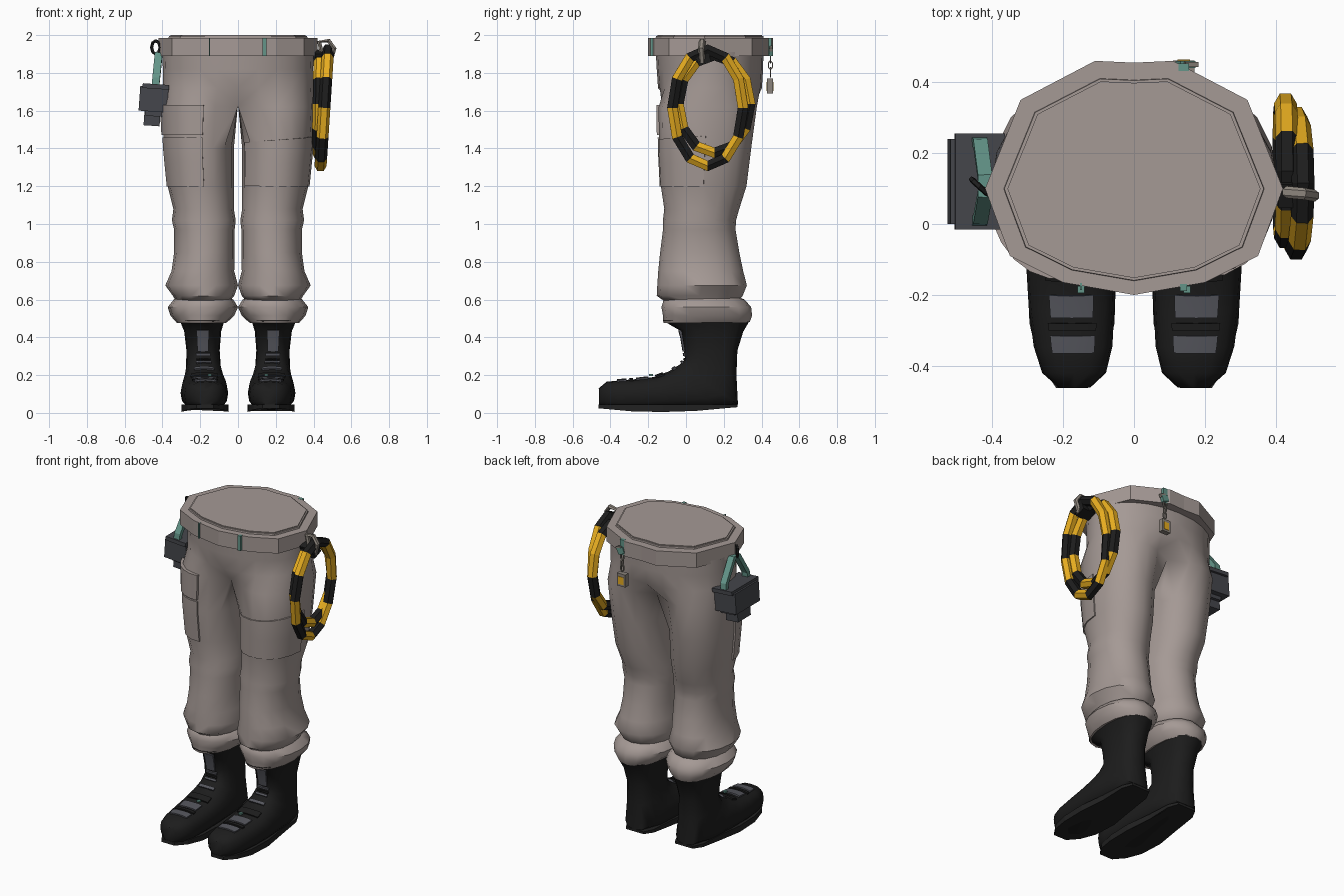
import bpy, bmesh, math
from mathutils import Vector, Matrix

if "Cube" in bpy.data.objects:
    bpy.data.objects.remove(bpy.data.objects["Cube"])


def mat(name, r, g, b):
    m = bpy.data.materials.new(name)
    m.diffuse_color = (r, g, b, 1)
    m.use_nodes = True
    m.node_tree.nodes["Principled BSDF"].inputs["Base Color"].default_value = m.diffuse_color
    return m


CLOTH = mat("warm grey cloth", 0.375, 0.32, 0.30)
BLACK = mat("black leather", 0.012, 0.012, 0.012)
SOLE = mat("dark rubber", 0.016, 0.016, 0.016)
LACE = mat("grey lace", 0.09, 0.092, 0.108)
BOX = mat("dark grey plastic", 0.06, 0.062, 0.072)
TEAL = mat("teal webbing", 0.125, 0.30, 0.25)
YELLOW = mat("yellow rope", 0.82, 0.43, 0.015)
METAL = mat("dull metal", 0.26, 0.23, 0.20)


def make(name, verts, faces, mats, idx=None, smooth=None, mirror=False):
    me = bpy.data.meshes.new(name)
    me.from_pydata([tuple(v) for v in verts], [], faces)
    for m in mats:
        me.materials.append(m)
    if idx:
        for p, i in zip(me.polygons, idx):
            p.material_index = i
    bm = bmesh.new()
    bm.from_mesh(me)
    bmesh.ops.recalc_face_normals(bm, faces=bm.faces)
    bm.to_mesh(me)
    bm.free()
    ob = bpy.data.objects.new(name, me)
    bpy.context.collection.objects.link(ob)
    if smooth:
        bpy.ops.object.select_all(action='DESELECT')
        ob.select_set(True)
        bpy.context.view_layer.objects.active = ob
        bpy.ops.object.shade_smooth_by_angle(angle=math.radians(smooth))
    if mirror:
        ob.modifiers.new("Mirror", 'MIRROR')
    return ob


def power(v, e):
    return math.copysign(abs(v) ** e, v)


def point(ring, deg, e):
    # ring: centre x, half width, front y, front z, back y, back z; 0 deg = front, 90 = outer
    cx, w, fy, fz, by, bz = ring
    c, s = power(math.cos(math.radians(deg)), e), power(math.sin(math.radians(deg)), e)
    return Vector((cx + w * s, (fy + by) / 2 + c * (fy - by) / 2, (fz + bz) / 2 + c * (fz - bz) / 2))


def bridge(rows, closed=True):
    n = len(rows[0])
    return [(a[k], a[(k + 1) % n], b[(k + 1) % n], b[k])
            for a, b in zip(rows, rows[1:]) for k in range(n if closed else n - 1)]


def loft(name, rings, e, m, n=16, smooth=45):
    verts = [point(r, 360 * k / n, e) for r in rings for k in range(n)]
    rows = [list(range(i * n, i * n + n)) for i in range(len(rings))]
    return make(name, verts, bridge(rows) + [rows[0], rows[-1]], [m], smooth=smooth, mirror=True)


def patch(name, rings, e, u0, u1, a0, a1, thick, m, nu=4, na=6, side=1, mirror=False, slant=0):
    # thin panel that follows a lofted surface between ring positions u0 and u1
    verts = []
    for i in range(nu + 1):
        for k in range(na + 1):
            top = u0 + slant * (0.5 - k / na)
            u = top + (u1 - top) * i / nu
            j = min(int(u), len(rings) - 2)
            r = [p + (q - p) * (u - j) for p, q in zip(rings[j], rings[j + 1])]
            v = point(r, a0 + (a1 - a0) * k / na, e)
            verts.append((v.x * side, v.y, v.z))
    rows = [list(range(i * (na + 1), (i + 1) * (na + 1))) for i in range(nu + 1)]
    ob = make(name, verts, bridge(rows, False), [m], smooth=60, mirror=mirror)
    s = ob.modifiers.new("Solidify", 'SOLIDIFY')
    s.thickness, s.offset = thick * 2, 0
    ob.modifiers.new("Crisp rim", 'EDGE_SPLIT').split_angle = math.radians(50)
    return ob


def prism(name, poly, z0, z1, m, scale=1.0, mirror=False):
    n = len(poly)
    verts = [(x, y, z0) for x, y in poly]
    verts += [(x * scale, 0.13 + (y - 0.13) * scale, z1) for x, y in poly]
    rows = [list(range(n)), list(range(n, 2 * n))]
    return make(name, verts, bridge(rows) + rows, [m], mirror=mirror)


def box(name, centre, size, m, rot_y=0, rot_x=0, mirror=False):
    R = Matrix.Rotation(math.radians(rot_y), 3, 'Y') @ Matrix.Rotation(math.radians(rot_x), 3, 'X')
    v = [Vector(centre) + R @ Vector((x * size[0] / 2, y * size[1] / 2, z * size[2] / 2))
         for z in (-1, 1) for x, y in ((-1, -1), (1, -1), (1, 1), (-1, 1))]
    rows = [[0, 1, 2, 3], [4, 5, 6, 7]]
    return make(name, v, bridge(rows) + rows, [m], mirror=mirror)


def tube(name, pts, r, mats, ref, closed=True, sides=6, flat=1.0, pattern=(0,)):
    pts, ref, n = [Vector(p) for p in pts], Vector(ref), len(pts)
    verts = []
    for i, p in enumerate(pts):
        a = pts[(i - 1) % n] if closed or i else p
        b = pts[(i + 1) % n] if closed or i < n - 1 else p
        t = (b - a).normalized()
        u = t.cross(ref).normalized()
        w = u.cross(t)
        for k in range(sides):
            g = 2 * math.pi * (k + 0.5) / sides
            verts.append(p + r * (u * math.cos(g) + w * flat * math.sin(g)))
    rows = [list(range(i * sides, (i + 1) * sides)) for i in range(n)]
    faces = bridge(rows + [rows[0]] if closed else rows)
    if not closed:
        faces += [rows[0], rows[-1]]
    return make(name, verts, faces, mats, [pattern[(i // sides) % len(pattern)] for i in range(len(faces))])


# trousers: leg rings from crotch to hem as z, x inner, x outer, y front, y back
LEG = [((a + b) / 2, (b - a) / 2, f, z, k, z) for z, a, b, f, k in (
    (1.62, 0, .403, -.145, .375), (1.4, .022, .392, -.143, .345), (1.2, .022, .372, -.133, .32),
    (1.08, .022, .342, -.115, .282), (1.02, .012, .35, -.122, .265), (.97, .018, .338, -.122, .262),
    (.85, .018, .338, -.137, .282), (.75, .02, .352, -.147, .303), (.675, .0, .385, -.152, .322),
    (.62, .02, .345, -.155, .30), (.595, .04, .33, -.12, .28))]
HIP = [(0, .398, -.148, 1.72, .402, 1.72), (0, .398, -.155, 1.82, .408, 1.82),
       (0, .40, -.16, 1.91, .41, 1.91)]
E = 0.95
verts = [point(r, 22.5 * k, E) for r in LEG for k in range(16)]
for k in range(10, 15):          # inner points of the first ring meet at the crotch line
    verts[k].x = 0
    verts[k].z += 0.02 * math.cos((k - 12) * 0.7)
rows = [list(range(i * 16, i * 16 + 16)) for i in range(len(LEG))]
faces = bridge(rows) + [rows[-1]]
half = [[14, 15] + list(range(11))]
for r in HIP:
    half.append(list(range(len(verts), len(verts) + 13)))
    verts += [point(r, 15 * k, E) for k in range(13)]
    verts[-1].x = verts[-13].x = 0
faces += bridge(half, False)
make("trousers", verts, faces, [CLOTH], smooth=50, mirror=True)

# gathered cuffs
CUFF = [((a + b) / 2, (b - a) / 2, f, z, k, z + d) for z, a, b, f, k, d in (
    (.62, .06, .31, -.09, .26, 0), (.60, .025, .34, -.118, .31, 0), (.56, .0, .372, -.13, .345, 0),
    (.515, .02, .358, -.122, .35, 0), (.475, .06, .325, -.12, .337, .005), (.49, .10, .28, -.02, .28, 0))]
loft("cuff", CUFF, E, CLOTH)

# pockets on the thighs
patch("left_thigh_pocket", LEG, E, 0.74, 2, -5, 82, .007, CLOTH, side=-1)
patch("left_pocket_flap", LEG, E, -0.05, 0.68, -5, 82, .012, CLOTH, side=-1)
patch("right_thigh_pocket", LEG, E, 0.78, 2, -62, 90, .007, CLOTH, na=8, slant=.16)

# belt and waist lid
side = [(.11, .46), (.32, .35), (.42, .1), (.35, -.09), (.2, -.165)]
belt = [(0, .455)] + side + [(0, -.2)] + [(-x, y) for x, y in side[::-1]]
prism("belt", belt, 1.89, 1.985, CLOTH)
prism("waist_rim", [(x * .88, .125 + (y - .13) * .87) for x, y in belt], 1.97, 1.995, CLOTH, .99)
prism("waist_lid", [(x * .85, .125 + (y - .13) * .84) for x, y in belt], 1.98, 2.0, CLOTH)
for nm, x, y, w in (("front_belt_loop", .14, -.179, .02), ("side_belt_loop", -.15, -.176, .006),
                    ("back_belt_loop", .14, .442, .03)):
    box(nm, (x, y, 1.938), (w, .02, .096), TEAL)

# boots: rings sweep down the shaft, around the heel and out to the toe
BOOT = [(.19, .118, -.125, .49, .335, .485), (.187, .098, -.03, .435, .303, .43),
        (.185, .088, -.012, .33, .272, .33), (.183, .092, -.005, .285, .267, .2),
        (.18, .108, -.035, .255, .275, .045), (.178, .12, -.09, .22, .16, .025),
        (.178, .126, -.17, .19, -.06, .02), (.176, .121, -.25, .18, -.22, .015),
        (.172, .111, -.35, .172, -.34, .015), (.169, .09, -.42, .165, -.42, .025),
        (.168, .045, -.462, .13, -.46, .04)]
EB = 0.75
loft("boot", BOOT, EB, BLACK, smooth=50)
patch("boot_tongue", BOOT, EB, 0.95, 2.1, -13, 13, .007, LACE, nu=3, na=2, mirror=True)
for i, (u0, u1, a, m) in enumerate(((2.3, 2.6, 18, LACE), (2.9, 3.2, 16, BLACK), (3.4, 3.7, 16, LACE),
                                    (4.4, 4.7, 20, LACE), (5.4, 5.9, 28, BLACK),
                                    (6.4, 7.15, 23, LACE), (7.3, 7.5, 28, BLACK),
                                    (7.65, 8.2, 26, LACE))):
    patch(f"boot_lace_{i + 1}", BOOT, EB, u0, u1, -a, a, .008, m, nu=2, na=4, mirror=True)
box("lace_tab", (.15, -.185, .2), (.02, .02, .01), TEAL, mirror=True)

# soles with a slight rise at toe and heel
edge = [(.272, .06), (.21, .09), (.05, .1), (-.12, .122), (-.28, .117), (-.39, .09), (-.462, .042)]
outline = [(.178 + w, y) for y, w in edge] + [(.172 - w, y) for y, w in edge[::-1]]
sole = prism("boot_sole", outline, 0, .045, SOLE, mirror=True)
for v in sole.data.vertices:
    if v.co.z < .01:
        v.co.z = .005 + .09 * max(0, abs(v.co.y + .13) - .12)

# rope coils hanging from the right hip, banded yellow and black
for nm, x, y, z, ry, rz, lean in (("outer_rope_coil", .457, .115, 1.615, .187, .308, .02),
                                  ("inner_rope_coil", .427, .15, 1.635, .19, .258, .005)):
    ring = []
    for i in range(12):
        g = math.radians(30 * i)
        ring.append((x + lean * math.cos(g), y + ry * math.sin(g), z + rz * math.cos(g)))
    tube(nm, ring, .032, [YELLOW, BLACK], (1, 0, 0), pattern=(1, 0, 0, 1, 0, 1, 0, 1, 0, 1, 0, 1))
box("rope_wrap", (.452, .09, 1.88), (.09, .07, .07), BLACK, rot_x=20)
tube("rope_clip", [(.43, .09, 1.965), (.48, .085, 1.97), (.51, .08, 1.93), (.49, .085, 1.86),
                   (.45, .09, 1.87)], .013, [METAL], (0, 1, 0), sides=6, flat=1.3)

# hanging equipment box on the left hip
box("equipment_box", (-.447, .12, 1.66), (.15, .24, .13), BOX, rot_y=4)
box("box_lid", (-.435, .12, 1.728), (.14, .27, .025), BOX, rot_y=4)
box("box_lower_block", (-.455, .12, 1.56), (.085, .13, .08), BOX, rot_y=4)
box("box_lower_plate", (-.44, .12, 1.585), (.10, .17, .03), BOX, rot_y=4)
tube("box_strap", [(-.437, .008, 1.73), (-.433, .012, 1.77), (-.42, .085, 1.90), (-.42, .13, 1.90),
                   (-.433, .228, 1.77), (-.437, .232, 1.73)], .019, [TEAL], (1, 0, 0), False, 4, 1.5)
tube("box_hook", [(-.435 + .022 * math.sin(g), .105 - .02 * math.sin(g), 1.935 + .035 * math.cos(g))
                  for g in [i * math.pi / 4 for i in range(8)]], .009, [BLACK], (.7, .7, 0), sides=5)

# padlock on a short chain at the back
box("chain_clip", (.145, .45, 1.915), (.045, .02, .04), TEAL, rot_y=20)
box("chain_clip_bar", (.16, .45, 1.93), (.04, .015, .02), METAL, rot_y=20)
for i in range(3):
    tube(f"chain_link_{i + 1}", [(.14 + .012 * math.sin(g) * (i % 2 == 0), .447 + .012 * math.sin(g) * (i % 2),
                                  1.878 - .037 * i + .024 * math.cos(g))
                                 for g in [k * math.pi / 3 for k in range(6)]], .005, [METAL],
         (i % 2, (i + 1) % 2, 0), sides=4)
box("padlock_body", (.14, .445, 1.73), (.06, .033, .08), METAL)
box("padlock_face", (.14, .445, 1.727), (.036, .038, .048), YELLOW)
